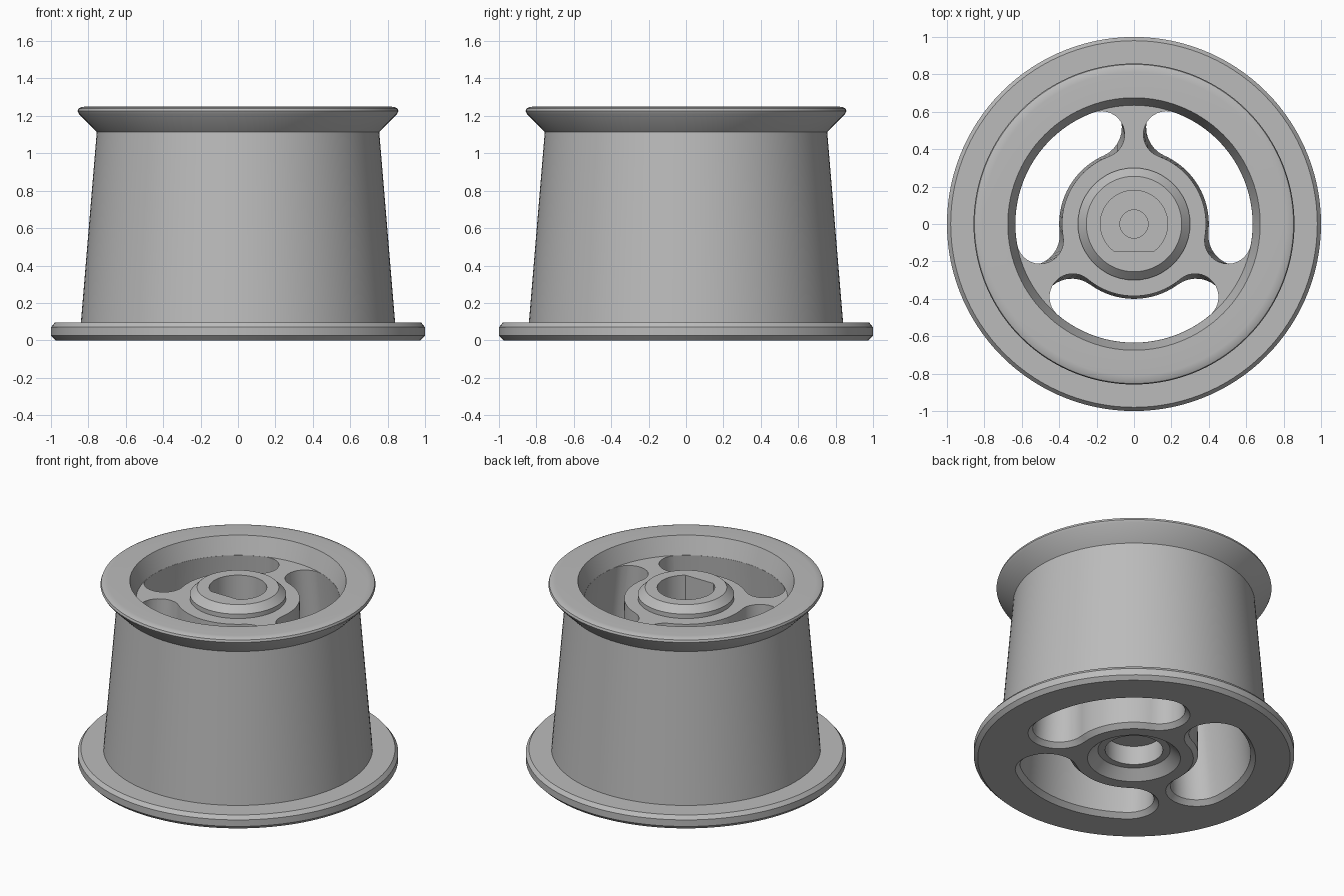
import bpy, bmesh
from math import sin, cos, pi, radians, asin

cube = bpy.data.objects.get("Cube")
if cube:
    bpy.data.objects.remove(cube, do_unlink=True)

grey = bpy.data.materials.new("plain grey")
grey.use_nodes = True
colour = (0.5, 0.5, 0.5, 1)
grey.diffuse_color = colour
grey.node_tree.nodes["Principled BSDF"].inputs["Base Color"].default_value = colour


def make_object(name, bm):
    bmesh.ops.recalc_face_normals(bm, faces=bm.faces)
    mesh = bpy.data.meshes.new(name)
    bm.to_mesh(mesh)
    bm.free()
    mesh.materials.append(grey)
    obj = bpy.data.objects.new(name, mesh)
    bpy.context.collection.objects.link(obj)
    return obj


def lathe(name, profile, steps=120):
    """Spin a (radius, height) profile that starts and ends on the axis."""
    bm = bmesh.new()
    verts = [bm.verts.new((r, 0, z)) for r, z in profile]
    edges = [bm.edges.new(pair) for pair in zip(verts, verts[1:])]
    bmesh.ops.spin(bm, geom=verts + edges, axis=(0, 0, 1), cent=(0, 0, 0),
                   angle=2 * pi, steps=steps, use_duplicate=False)
    bmesh.ops.remove_doubles(bm, verts=bm.verts, dist=1e-5)
    return make_object(name, bm)


def loft(name, rings):
    """Join stacked outlines of equal length into a closed solid."""
    bm = bmesh.new()
    loops = [[bm.verts.new(p) for p in ring] for ring in rings]
    for low, high in zip(loops, loops[1:]):
        for i in range(len(low)):
            j = (i + 1) % len(low)
            bm.faces.new((low[i], low[j], high[j], high[i]))
    bm.faces.new(loops[0])
    bm.faces.new(loops[-1])
    return make_object(name, bm)


def slot_ring(middle, inner, outer, gap, z, grow=0.0):
    """Curved slot with round ends, kept a gap away from the spoke lines."""
    mid, half = (inner + outer) / 2, (outer - inner) / 2
    sweep = pi / 3 - asin((gap + half) / mid)
    half += grow
    points = []
    for i in range(41):                      # outer arc
        a = middle - sweep + 2 * sweep * i / 40
        points.append(((mid + half) * cos(a), (mid + half) * sin(a), z))
    for side in (1, -1):                     # round end, then inner arc
        a = middle + side * sweep
        cx, cy = mid * cos(a), mid * sin(a)
        start = a if side == 1 else a + pi
        for i in range(1, 16):
            t = start + pi * i / 16
            points.append((cx + half * cos(t), cy + half * sin(t), z))
        if side == 1:
            for i in range(41):
                a = middle + sweep - 2 * sweep * i / 40
                points.append(((mid - half) * cos(a), (mid - half) * sin(a), z))
    return points


# Turned body: flange, tapered drum, flared rim, recess, hub boss
hub_spool = lathe("spool_body", [
    (0, 0.19), (0.18, 0.19), (0.18, 0.06), (0.225, 0.06), (0.29, 0),
    (0.975, 0), (1, 0.025), (1, 0.07), (0.98, 0.095), (0.84, 0.095),
    (0.755, 1.115), (0.85, 1.21), (0.858, 1.225), (0.853, 1.24), (0.835, 1.248),
    (0.81, 1.25), (0.675, 1.25), (0.635, 1.13), (0.3, 1.13),
    (0.3, 1.16), (0.255, 1.205), (0, 1.205)])

# Three drafted windows between the spokes
cutters = []
for k in range(3):
    middle = radians(30 + 120 * k)
    cutters.append(loft("window_cutter", [
        slot_ring(middle, 0.4, 0.728, 0.065, -0.02, 0.05),
        slot_ring(middle, 0.4, 0.728, 0.065, 0.03),
        slot_ring(middle, 0.385, 0.634, 0.05, 1.13),
        slot_ring(middle, 0.385, 0.634, 0.05, 1.17)]))

# D-shaped shaft bore with a small centre pocket
flat = asin(0.145 / 0.18)
arc = [-flat + (pi + 2 * flat) * i / 60 for i in range(61)]
cutters.append(loft("bore_cutter", [
    [(0.18 * cos(a), 0.18 * sin(a), z) for a in arc] for z in (0.32, 1.3)]))
circle = [2 * pi * i / 32 for i in range(32)]
cutters.append(loft("pocket_cutter", [
    [(0.075 * cos(a), 0.075 * sin(a), z) for a in circle] for z in (0.28, 0.5)]))

bpy.ops.object.select_all(action="DESELECT")
hub_spool.select_set(True)
bpy.context.view_layer.objects.active = hub_spool
for cutter in cutters:
    cutter.hide_render = True
    mod = hub_spool.modifiers.new("cut", "BOOLEAN")
    mod.operation = "DIFFERENCE"
    mod.solver = "EXACT"
    mod.object = cutter
    bpy.ops.object.modifier_apply(modifier=mod.name)
    bpy.data.objects.remove(cutter, do_unlink=True)

bpy.ops.object.shade_smooth_by_angle(angle=radians(25))
